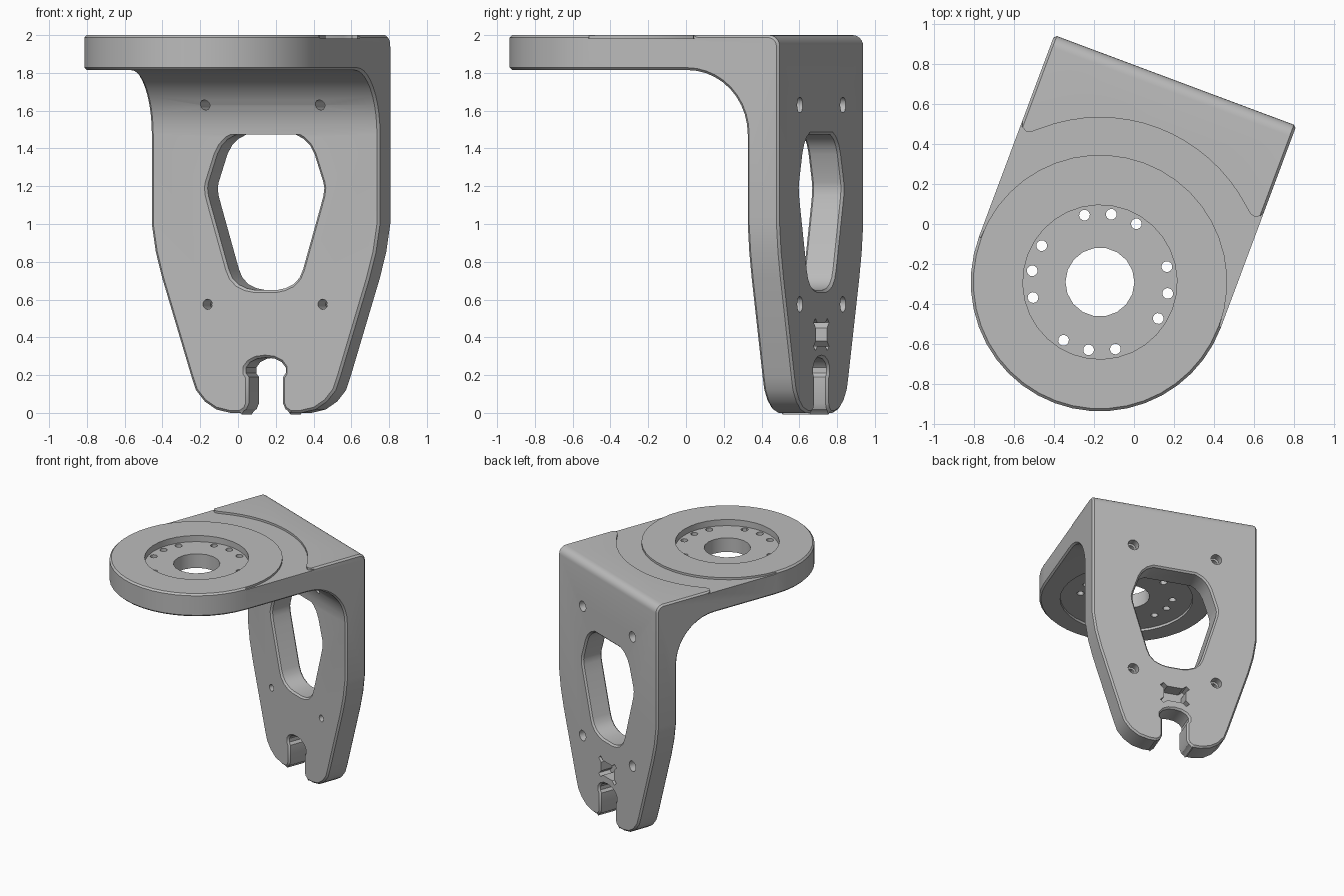
import bpy, bmesh
from math import cos, sin, pi, radians

cube = bpy.data.objects.get("Cube")
if cube:
    bpy.data.objects.remove(cube, do_unlink=True)

grey = bpy.data.materials.new("plain_grey")
grey.use_nodes = True
colour = (0.5, 0.5, 0.5, 1)
grey.diffuse_color = colour
grey.node_tree.nodes["Principled BSDF"].inputs["Base Color"].default_value = colour


def prism(name, points, axis, low, high):
    """Extrude a closed outline along one axis."""
    place = {"x": lambda a, b, t: (t, a, b),
             "y": lambda a, b, t: (a, t, b),
             "z": lambda a, b, t: (a, b, t)}[axis]
    bm = bmesh.new()
    rings = [[bm.verts.new(place(a, b, t)) for a, b in points] for t in (low, high)]
    n = len(points)
    bm.faces.new(rings[0])
    bm.faces.new(rings[1])
    for i in range(n):
        j = (i + 1) % n
        bm.faces.new((rings[0][i], rings[0][j], rings[1][j], rings[1][i]))
    bmesh.ops.recalc_face_normals(bm, faces=bm.faces)
    mesh = bpy.data.meshes.new(name)
    bm.to_mesh(mesh)
    bm.free()
    mesh.materials.append(grey)
    obj = bpy.data.objects.new(name, mesh)
    bpy.context.collection.objects.link(obj)
    return obj


def arc(x, y, r, start, end, steps):
    angles = [radians(start + (end - start) * i / steps) for i in range(steps + 1)]
    return [(x + r * cos(a), y + r * sin(a)) for a in angles]


def circle(x, y, r, steps):
    return arc(x, y, r, 0, 360, steps)[:-1]


def mirrored(half):
    return half + [(-a, b) for a, b in reversed(half) if a > 0]


def apply(obj, modifier):
    bpy.context.view_layer.objects.active = obj
    bpy.ops.object.modifier_apply(modifier=modifier.name)


def combine(obj, cutter, operation="DIFFERENCE"):
    mod = obj.modifiers.new("cut", "BOOLEAN")
    mod.operation = operation
    mod.solver = "EXACT"
    mod.object = cutter
    apply(obj, mod)
    bpy.data.objects.remove(cutter, do_unlink=True)


def cut(points, axis, low, high):
    combine(bracket, prism("cutter", points, axis, low, high))


R, BACK, FACE, UNDER = 0.645, 1.075, 0.895, 1.815

# L-shaped side profile with inner fillet and rounded back edge
profile = [(-0.8, UNDER)] + arc(FACE - 0.34, UNDER - 0.34, 0.34, 90, 0, 10)
profile += [(FACE, 0), (BACK, 0)] + arc(BACK - 0.06, 1.94, 0.06, 0, 90, 6) + [(-0.8, 2)]
bracket = prism("bracket", profile, "x", -0.8, 0.8)

# Plan outline: round flange running into straight sides
plan = arc(0, 0, R, 180, 360, 22) + [(R, 1.3), (-R, 1.3)]
combine(bracket, prism("plan", plan, "z", -0.2, 2.2), "INTERSECT")

# Tapered outline of the upright plate
taper = mirrored([(0.66, 2.3), (0.66, 1.12), (0.645, 1.0), (0.622, 0.85), (0.585, 0.71),
                  (0.42, 0.19), (0.395, 0.12), (0.345, 0.06), (0.28, 0.018), (0.2, 0)])
combine(bracket, prism("taper", taper, "y", -1, 1.3), "INTERSECT")

# Window and open keyhole slot in the upright plate
window = mirrored([(0.165, 1.475), (0.215, 1.45), (0.25, 1.415), (0.275, 1.37), (0.305, 1.28),
                   (0.325, 1.22), (0.33, 1.19), (0.325, 1.15), (0.305, 1.08), (0.21, 0.76),
                   (0.19, 0.715), (0.155, 0.68), (0.11, 0.66), (0.06, 0.65)])
cut(window, "y", 0.4, 1.3)
slot = mirrored([(0.15, -0.05), (0.135, 0.004), (0.11, 0.02), (0.097, 0.05), (0.097, 0.19),
                 (0.112, 0.21), (0.112, 0.24), (0.09, 0.268), (0.05, 0.287), (0, 0.293)])
cut(slot, "y", 0.4, 1.3)

# Narrow chamfer around all sharp edges
bevel = bracket.modifiers.new("chamfer", "BEVEL")
bevel.width = 0.013
bevel.segments = 1
bevel.limit_method = "ANGLE"
bevel.angle_limit = radians(40)
bevel.use_clamp_overlap = False
apply(bracket, bevel)

# Shallow web between the round flange and the back lip
lip = [(0.75, 0.62), (0.645, 0.62), (0.635, 0.59), (0.61, 0.576), (0.585, 0.582)]
web = lip + arc(0, 0, 0.822, 48, 132, 16) + [(-a, b) for a, b in reversed(lip)]
web += [(-0.75, 0)] + arc(0, 0, 0.635, 180, 0, 22) + [(0.75, 0)]
cut(web, "z", 1.983, 2.2)

# Flange recesses above and below, centre bore and bolt holes
cut(circle(0, 0, 0.385, 32), "z", 1.95, 2.2)
cut(circle(0, 0, 0.49, 36), "z", 1.7, 1.835)
cut(circle(0, 0, 0.172, 18), "z", 1.7, 2.2)
for quarter in range(4):
    for step in (-1, 0, 1):
        a = radians(11 + 90 * quarter + 22.5 * step)
        cut(circle(0.343 * cos(a), 0.343 * sin(a), 0.027, 12), "z", 1.7, 2.2)

# Screw holes with counterbores on the back
for x in (-0.325, 0.325):
    for z in (0.575, 1.63):
        cut(circle(x, z, 0.027, 12), "y", 0.4, 1.3)
        cut(circle(x, z, 0.042, 14), "y", BACK - 0.06, 1.3)

# Square nut pocket with relieved corners on the back
pocket = mirrored([(0.06, 0.475), (0.09, 0.5), (0.115, 0.478), (0.085, 0.45),
                   (0.085, 0.38), (0.115, 0.352), (0.09, 0.33), (0.06, 0.354)])
cut(pocket, "y", BACK - 0.1, 1.3)

# Shade and turn into place
bpy.ops.object.select_all(action="DESELECT")
bracket.select_set(True)
bpy.context.view_layer.objects.active = bracket
bpy.ops.object.shade_smooth_by_angle(angle=radians(30))
bracket.rotation_euler.z = radians(-20.5)
bracket.location = (-0.17, -0.29, 0)
